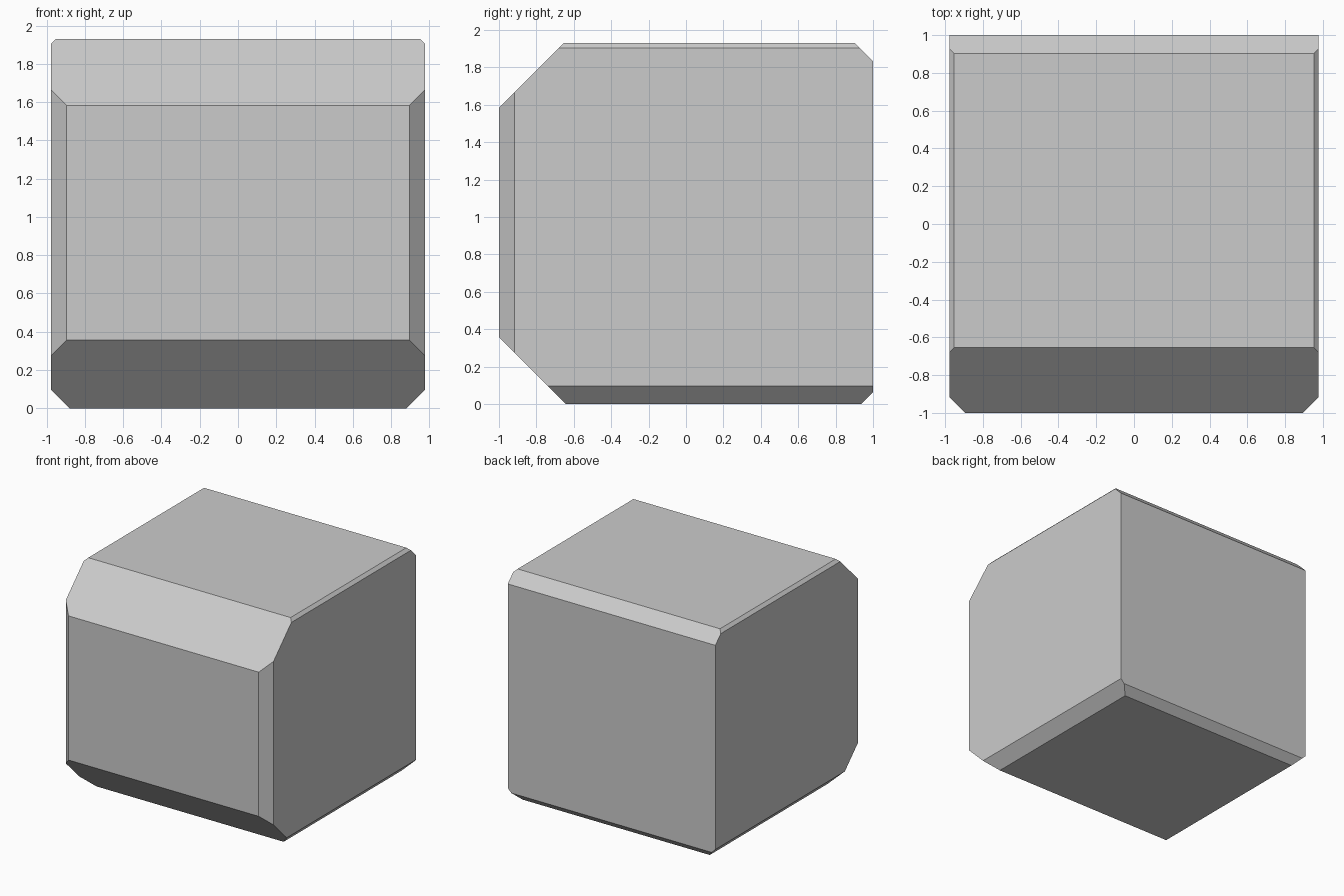
import bpy, bmesh
from mathutils import Vector

if "Cube" in bpy.data.objects:
    bpy.data.objects.remove(bpy.data.objects["Cube"])

W, D, H = 0.977, 1.0, 1.93   # half width, half depth, height

# Solid block
bm = bmesh.new()
bmesh.ops.create_cube(bm, size=1)
for v in bm.verts:
    v.co = Vector((v.co.x * 2 * W, v.co.y * 2 * D, (v.co.z + 0.5) * H))


def chamfer(point, normal):
    """Slice off everything beyond the plane and cap the cut."""
    geom = bm.verts[:] + bm.edges[:] + bm.faces[:]
    cut = bmesh.ops.bisect_plane(bm, geom=geom, dist=1e-5, plane_co=point,
                                 plane_no=normal, clear_outer=True)
    edges = [e for e in cut["geom_cut"] if isinstance(e, bmesh.types.BMEdge)]
    bmesh.ops.contextual_create(bm, geom=edges)


# Long edges across the front and back
chamfer((0, -D, 1.583), (0, -1, 1))
chamfer((0, -D, 0.357), (0, -1, -1))
chamfer((0, D, H - 0.097), (0, 1, 1))
chamfer((0, D, 0.063), (0, 1, -1))

# Side edges: front uprights, bottom and top, on both sides
for s in (-1, 1):
    chamfer((s * 0.895, -D, 0), (s, -1, 0))
    chamfer((s * 0.88, 0, 0), (s, 0, -1))
    chamfer((s * 0.952, 0, H), (s, 0, 1))

bmesh.ops.recalc_face_normals(bm, faces=bm.faces[:])
mesh = bpy.data.meshes.new("chamfered_block")
bm.to_mesh(mesh)
bm.free()
bpy.context.collection.objects.link(bpy.data.objects.new("chamfered_block", mesh))
